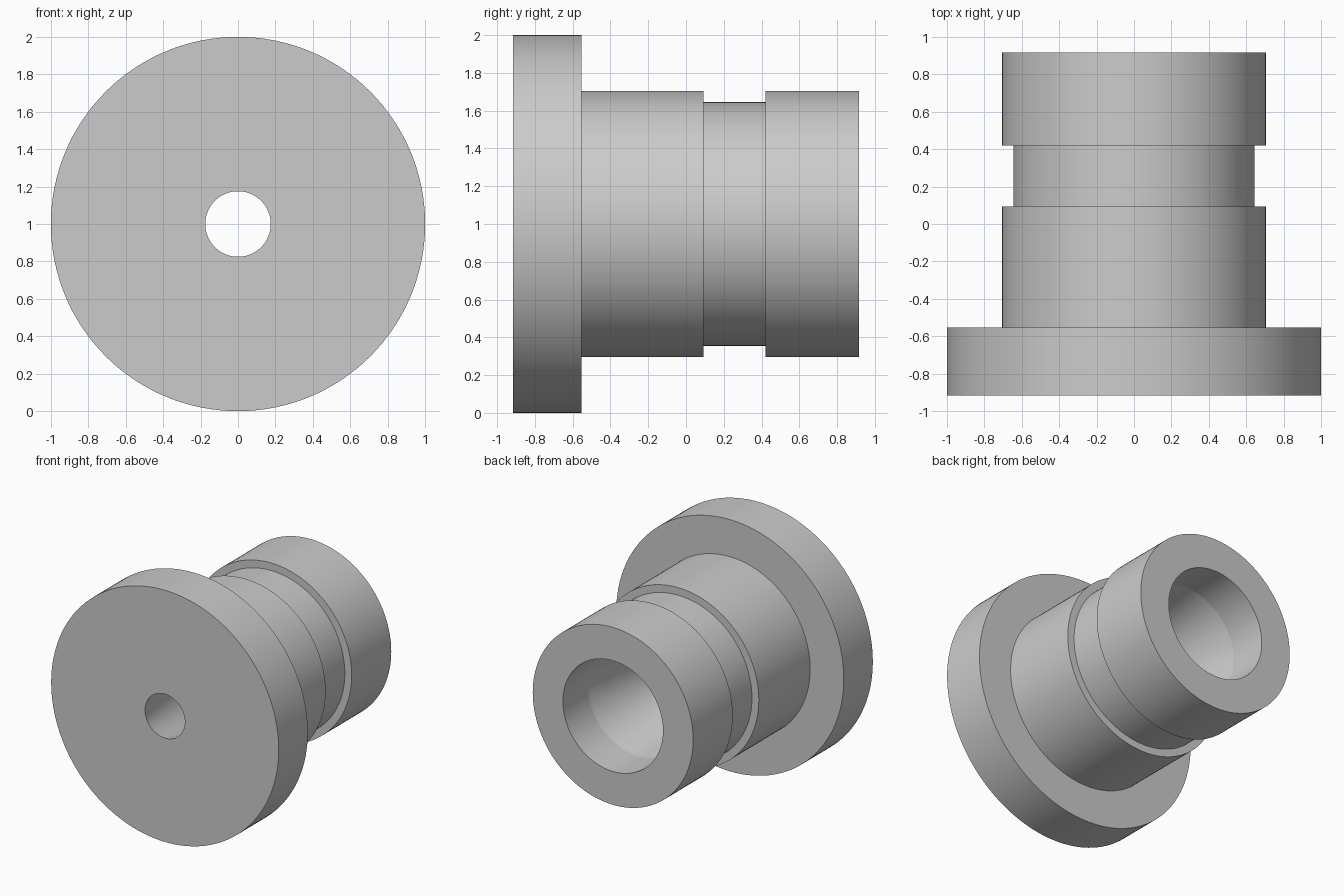
import bpy, bmesh
from math import pi, radians
from mathutils import Vector

if "Cube" in bpy.data.objects:
    bpy.data.objects.remove(bpy.data.objects["Cube"])

SEGMENTS = 128
AXIS_Z = 1.0

# Closed half section as (radius, y): tapered bore first, then outer steps
section = [
    (0.175, -0.917), (0.44, 0.60), (0.44, 0.917),   # tapered bore, straight mouth
    (0.705, 0.917), (0.705, 0.42),                  # rear collar
    (0.645, 0.42), (0.645, 0.093),                  # groove
    (0.705, 0.093), (0.705, -0.552),                # front body
    (1.0, -0.552), (1.0, -0.917),                   # flange
]


def lathe(name, points):
    """Revolve a closed section around the y-parallel axis at height AXIS_Z."""
    bm = bmesh.new()
    verts = [bm.verts.new((r, y, AXIS_Z)) for r, y in points]
    edges = [bm.edges.new((verts[i], verts[(i + 1) % len(verts)]))
             for i in range(len(verts))]
    bmesh.ops.spin(bm, geom=verts + edges, cent=Vector((0, 0, AXIS_Z)),
                   axis=Vector((0, 1, 0)), angle=2 * pi,
                   steps=SEGMENTS, use_merge=False)
    bmesh.ops.remove_doubles(bm, verts=bm.verts[:], dist=1e-4)
    bmesh.ops.recalc_face_normals(bm, faces=bm.faces[:])
    mesh = bpy.data.meshes.new(name)
    bm.to_mesh(mesh)
    bm.free()
    obj = bpy.data.objects.new(name, mesh)
    bpy.context.collection.objects.link(obj)
    return obj


# Flanged bushing in one solid
bushing = lathe("flanged_bushing", section)
bpy.context.view_layer.objects.active = bushing
bushing.select_set(True)
bpy.ops.object.shade_smooth_by_angle(angle=radians(6))
